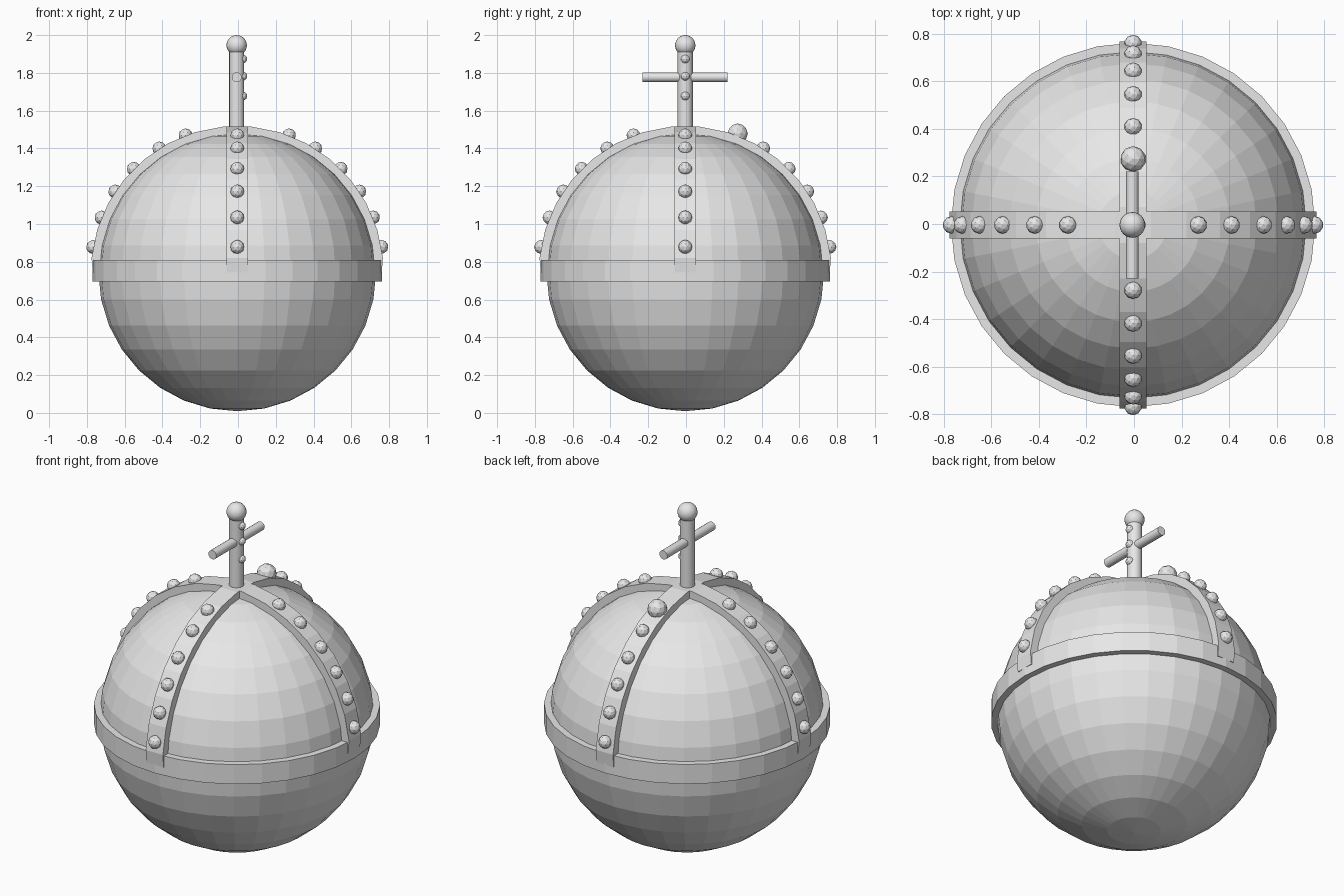
import bpy, bmesh, math
from mathutils import Vector

if "Cube" in bpy.data.objects:
    bpy.data.objects.remove(bpy.data.objects["Cube"])

CX, CY, CZ = -0.004, -0.004, 0.744      # centre of the globe
STEP = math.radians(11.25)

grey = bpy.data.materials.new("plain grey")
grey.diffuse_color = (0.8, 0.8, 0.8, 1)
grey.use_nodes = True
grey.node_tree.nodes["Principled BSDF"].inputs["Base Color"].default_value = grey.diffuse_color


def finish(name, bm, loc=(CX, CY, CZ), rot=(0, 0, 0)):
    bmesh.ops.recalc_face_normals(bm, faces=bm.faces[:])
    me = bpy.data.meshes.new(name)
    bm.to_mesh(me)
    bm.free()
    me.materials.append(grey)
    ob = bpy.data.objects.new(name, me)
    ob.location, ob.rotation_euler = loc, rot
    bpy.context.collection.objects.link(ob)
    return ob


def sweep(name, sections, closed, rot=(0, 0, 0)):
    """Join four-cornered sections into a bar or a ring."""
    bm = bmesh.new()
    rows = [[bm.verts.new(p) for p in s] for s in sections]
    pairs = list(zip(rows, rows[1:]))
    if closed:
        pairs.append((rows[-1], rows[0]))
    else:
        bm.faces.new(rows[0])
        bm.faces.new(rows[-1])
    for a, b in pairs:
        for i in range(4):
            j = (i + 1) % 4
            bm.faces.new((a[i], a[j], b[j], b[i]))
    return finish(name, bm, rot=rot)


def rod(name, radius, length, loc, rot=(0, 0, 0)):
    bm = bmesh.new()
    bmesh.ops.create_cone(bm, cap_ends=True, segments=16, radius1=radius,
                          radius2=radius, depth=length)
    return finish(name, bm, loc, rot)


def gem(name, radius, loc):
    bm = bmesh.new()
    bmesh.ops.create_icosphere(bm, subdivisions=2, radius=radius)
    return finish(name, bm, loc)


# Globe
bm = bmesh.new()
bmesh.ops.create_uvsphere(bm, u_segments=32, v_segments=16, radius=0.735)
finish("globe", bm)

# Band around the middle
ring = []
for k in range(32):
    c, s = math.cos(k * STEP), math.sin(k * STEP)
    ring.append([(r * c, r * s, z) for r, z in
                 ((0.72, -0.049), (0.766, -0.049), (0.766, 0.066), (0.72, 0.066))])
sweep("waist_band", ring, True)

# Two crossing straps over the upper half, with a flat segment at the top
angles = [0] + [(k + 0.5) * STEP for k in range(16)] + [math.pi]
arc = []
for a in angles:
    outer = 0.775 if 0 < a < math.pi else 0.765
    arc.append([(r * math.cos(a), y, r * math.sin(a)) for r, y in
                ((0.715, -0.056), (outer, -0.056), (outer, 0.056), (0.715, 0.056))])
sweep("strap_side_to_side", arc, False)
sweep("strap_front_to_back", arc, False, (0, 0, math.pi / 2))

# Gems along each strap arm; the topmost one at the back is larger
for arm, dx, dy in (("right", 1, 0), ("back", 0, 1), ("left", -1, 0), ("front", 0, -1)):
    for i, deg in enumerate((10, 22, 33.5, 45, 57.8, 69.3)):
        a = math.radians(deg)
        big = arm == "back" and i == 5
        d = Vector((dx * math.cos(a), dy * math.cos(a), math.sin(a)))
        gem(f"{arm}_gem_{i + 1}", 0.054 if big else 0.037,
            Vector((CX, CY, CZ)) + d * (0.785 if big else 0.775))

# Cross on top
PX = -0.007
rod("cross_post", 0.04, 0.48, (PX, CY, 1.70))
rod("cross_bar", 0.026, 0.45, (PX, CY, 1.777), (math.pi / 2, 0, 0))
bm = bmesh.new()
bmesh.ops.create_uvsphere(bm, u_segments=24, v_segments=12, radius=0.054)
ball = finish("cross_ball", bm, (PX, CY, 1.946))
for i, z in enumerate((1.677, 1.782, 1.873)):
    gem(f"cross_gem_{i + 1}", 0.024, (PX + 0.032, CY, z))

# Round parts of the cross are smooth
bpy.ops.object.select_all(action='DESELECT')
for n in ("cross_post", "cross_bar", "cross_ball"):
    bpy.data.objects[n].select_set(True)
bpy.context.view_layer.objects.active = ball
bpy.ops.object.shade_smooth_by_angle()
